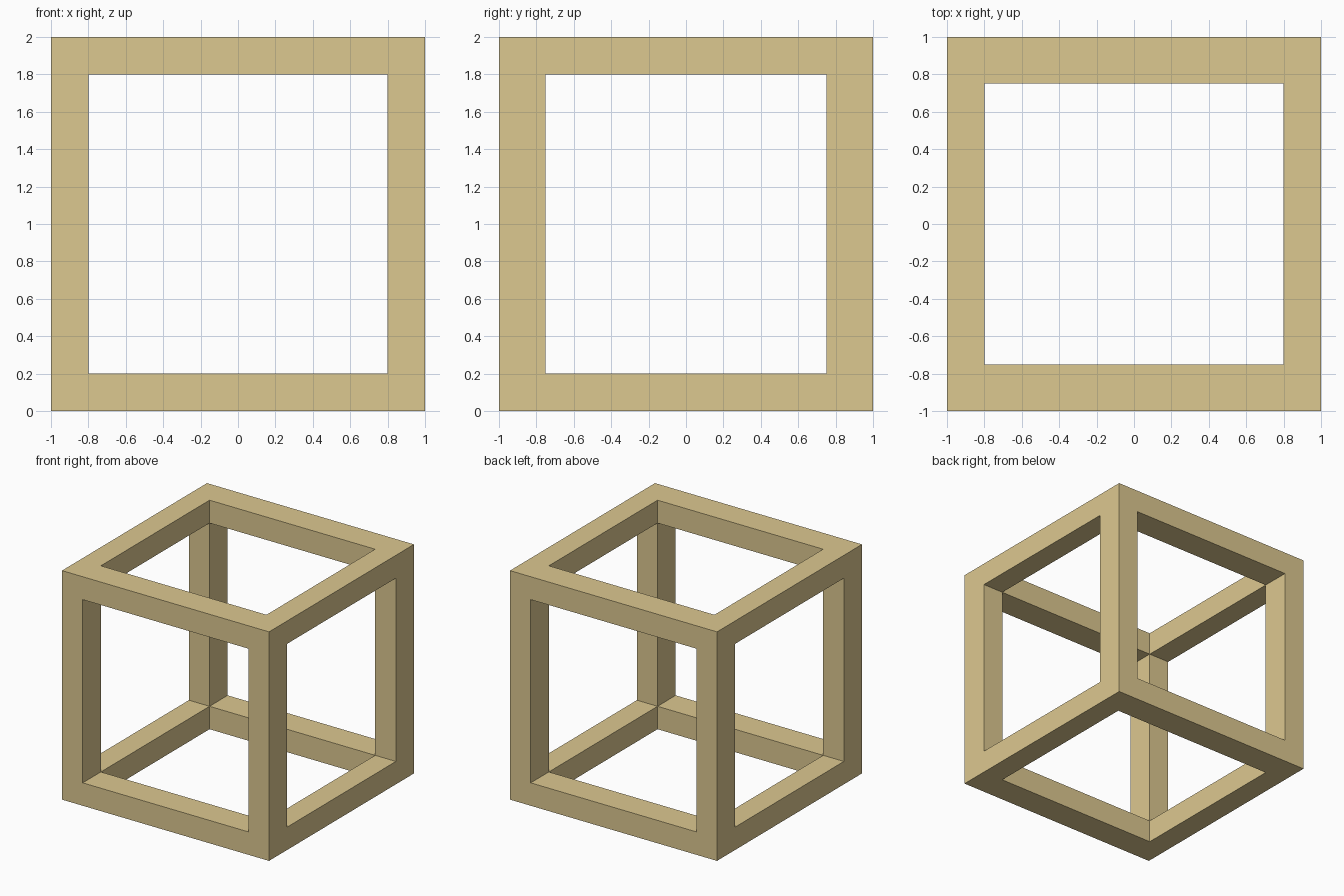
import bpy, bmesh
from itertools import product

if "Cube" in bpy.data.objects:
    bpy.data.objects.remove(bpy.data.objects["Cube"])

# Grid lines of the frame along each axis: outer edge, opening, outer edge
LINES = (
    (-1.0, -0.8, 0.8, 1.0),
    (-1.0, -0.75, 0.75, 1.0),
    (0.0, 0.2, 1.8, 2.0),
)


def is_solid(cell):
    # Corners and edge bars are solid; face centres and the core are open
    return all(0 <= i <= 2 for i in cell) and cell.count(1) <= 1


def add_wall(bm, cell, axis, side):
    # One quad on the given side of a grid cell
    u, v = (axis + 1) % 3, (axis + 2) % 3
    verts = []
    for du, dv in ((0, 0), (1, 0), (1, 1), (0, 1)):
        co = [0.0, 0.0, 0.0]
        co[axis] = LINES[axis][cell[axis] + side]
        co[u] = LINES[u][cell[u] + du]
        co[v] = LINES[v][cell[v] + dv]
        verts.append(bm.verts.new(co))
    bm.faces.new(verts if side else verts[::-1])


# Open cube frame: one closed skin around the twelve bars
bm = bmesh.new()
for cell in product(range(3), repeat=3):
    if not is_solid(cell):
        continue
    for axis, side in product(range(3), (0, 1)):
        neighbour = list(cell)
        neighbour[axis] += 1 if side else -1
        if not is_solid(tuple(neighbour)):
            add_wall(bm, cell, axis, side)
bmesh.ops.remove_doubles(bm, verts=bm.verts, dist=0.0001)

mesh = bpy.data.meshes.new("cube_frame")
bm.to_mesh(mesh)
bm.free()
frame = bpy.data.objects.new("cube_frame", mesh)
bpy.context.collection.objects.link(frame)

# Pale wood colour
wood = bpy.data.materials.new("pale_wood")
wood.diffuse_color = (0.72, 0.58, 0.28, 1.0)
wood.use_nodes = True
wood.node_tree.nodes["Principled BSDF"].inputs["Base Color"].default_value = wood.diffuse_color
mesh.materials.append(wood)
